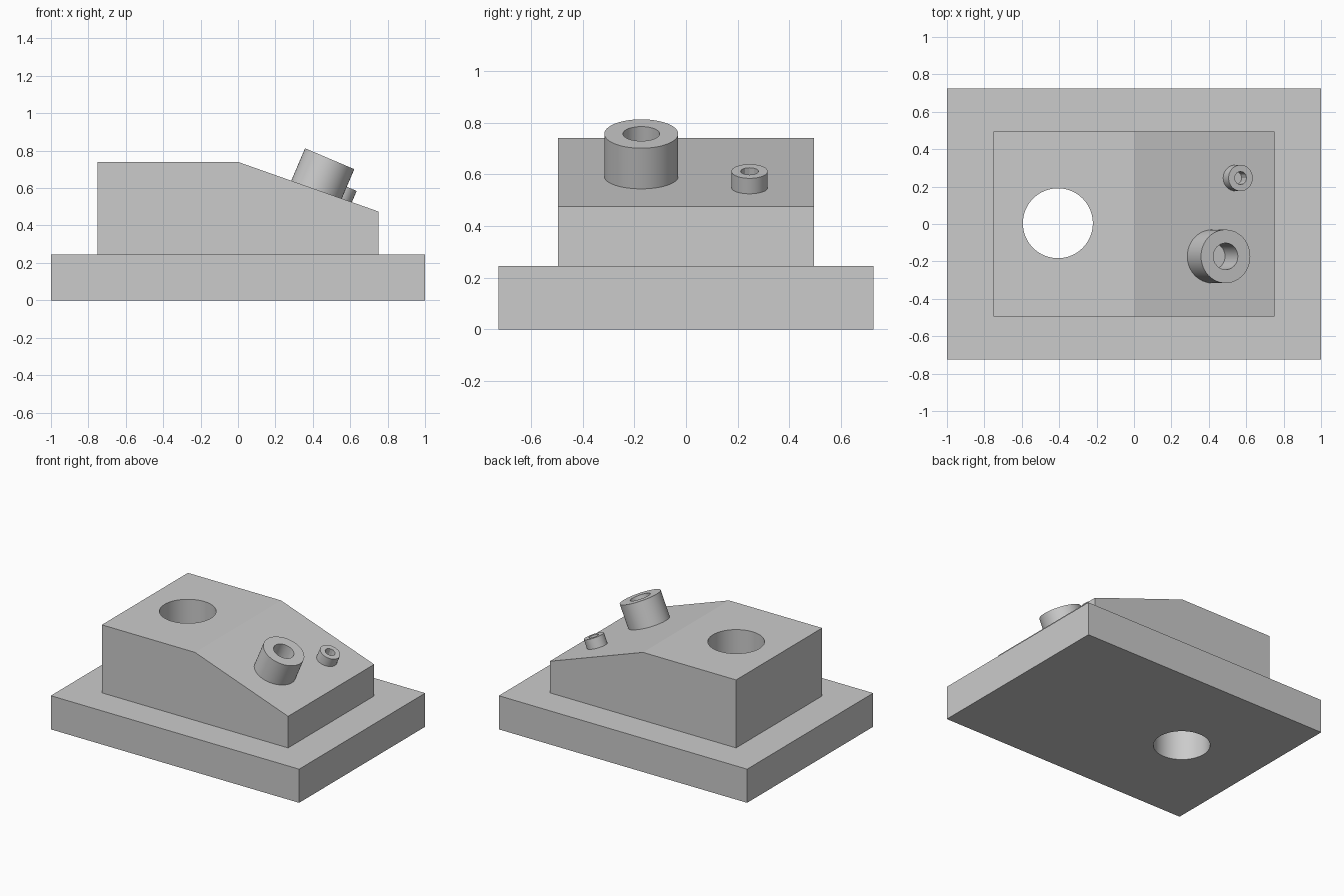
import bpy, bmesh, math
from mathutils import Matrix, Vector

if "Cube" in bpy.data.objects:
    bpy.data.objects.remove(bpy.data.objects["Cube"])


def add_object(name, bm):
    bmesh.ops.recalc_face_normals(bm, faces=bm.faces)
    mesh = bpy.data.meshes.new(name)
    bm.to_mesh(mesh)
    bm.free()
    ob = bpy.data.objects.new(name, mesh)
    bpy.context.collection.objects.link(ob)
    return ob


def extrude_profile(name, points, half_depth):
    """Extrude an x-z outline along y."""
    bm = bmesh.new()
    face = bm.faces.new([bm.verts.new((x, -half_depth, z)) for x, z in points])
    side = bmesh.ops.extrude_face_region(bm, geom=[face])["geom"]
    verts = [v for v in side if isinstance(v, bmesh.types.BMVert)]
    bmesh.ops.translate(bm, verts=verts, vec=(0, 2 * half_depth, 0))
    return add_object(name, bm)


def cylinder(name, top, radius, length, tilt=0.0, sides=64):
    """Cylinder hanging below its top centre, leaning towards +x."""
    rot = Matrix.Rotation(tilt, 4, 'Y')
    mat = Matrix.Translation(top) @ rot @ Matrix.Translation((0, 0, -length / 2))
    bm = bmesh.new()
    bmesh.ops.create_cone(bm, cap_ends=True, segments=sides, radius1=radius,
                          radius2=radius, depth=length, matrix=mat)
    return add_object(name, bm)


def combine(target, tool, operation):
    """Apply a boolean and discard the tool object."""
    mod = target.modifiers.new(operation, 'BOOLEAN')
    mod.operation = operation
    mod.solver = 'EXACT'
    mod.object = tool
    bpy.context.view_layer.objects.active = target
    bpy.ops.object.modifier_apply(modifier=mod.name)
    bpy.data.objects.remove(tool, do_unlink=True)


TILT = math.radians(23)
AXIS = Vector((math.sin(TILT), 0, math.cos(TILT)))


def hollow_boss(name, top, radius, bore, length, bore_sides):
    top = Vector(top)
    boss = cylinder(name, top, radius, length, TILT, 48)
    cut = cylinder("bore", top + AXIS * 0.05, bore, length + 0.1, TILT, bore_sides)
    combine(boss, cut, 'DIFFERENCE')
    return boss


# Base plate and the sloped block sunk into it
block = extrude_profile("sloped_block_on_plate",
                        [(-1, 0), (1, 0), (1, 0.245), (-1, 0.245)], 0.725)
wedge = extrude_profile("wedge", [(-0.75, 0.1), (0.75, 0.1), (0.75, 0.475),
                                  (0, 0.74), (-0.75, 0.74)], 0.495)
combine(block, wedge, 'UNION')

# Hollow bosses standing on the slope, which closes their bores
combine(block, hollow_boss("large_boss", (0.49, -0.173, 0.757), 0.143, 0.071, 0.30, 32), 'UNION')
combine(block, hollow_boss("small_boss", (0.57, 0.246, 0.612), 0.07, 0.035, 0.15, 12), 'UNION')

# Vertical through hole
combine(block, cylinder("through_hole", (-0.407, 0.004, 1), 0.187, 1.2), 'DIFFERENCE')

# Smooth round walls, crisp edges
block.select_set(True)
bpy.context.view_layer.objects.active = block
bpy.ops.object.shade_smooth_by_angle(angle=math.radians(15))
